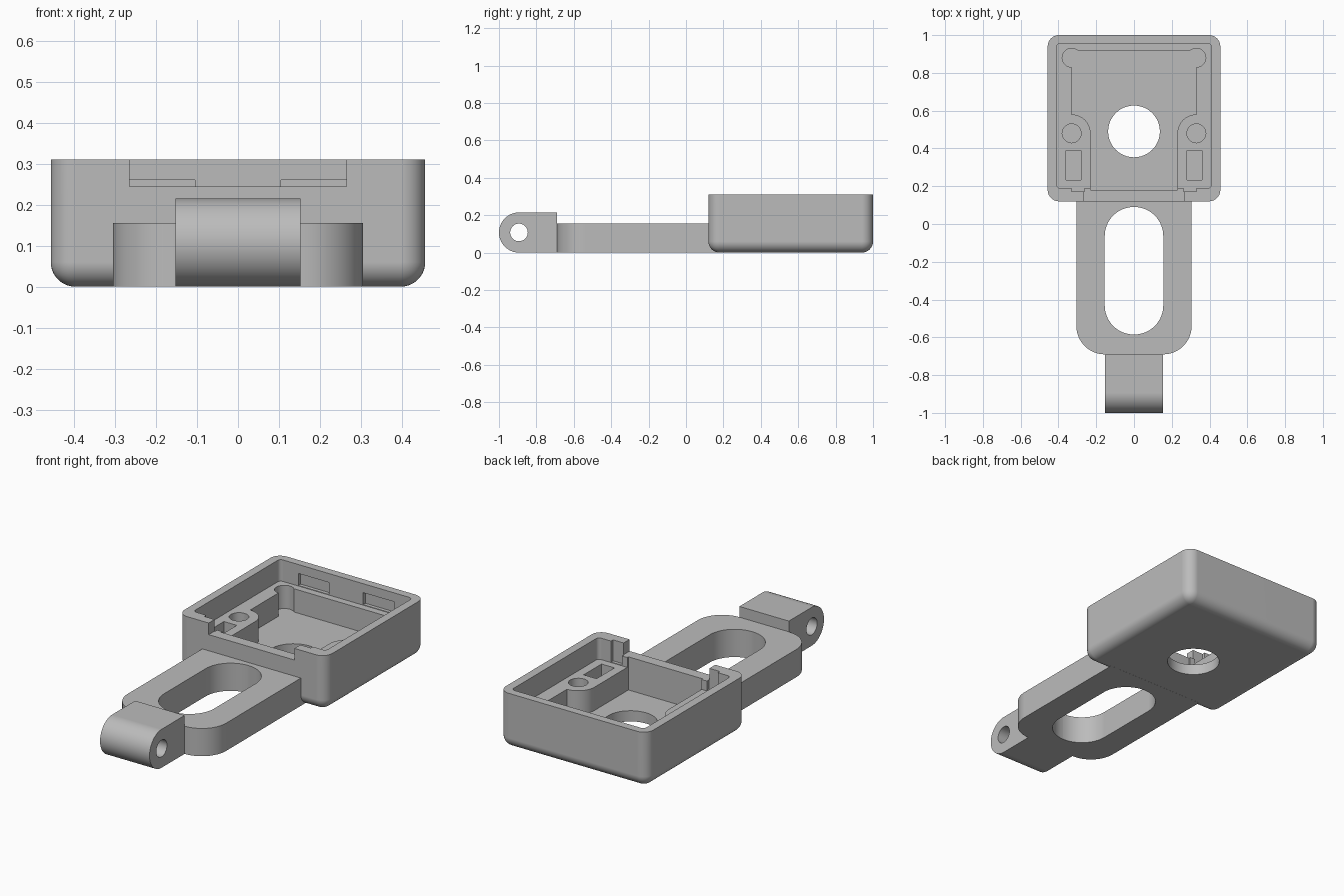
import bpy, bmesh
from math import sin, cos, radians
from mathutils import Vector

cube = bpy.data.objects.get("Cube")
if cube:
    bpy.data.objects.remove(cube, do_unlink=True)

grey = bpy.data.materials.new("plain grey")
grey.use_nodes = True
colour = (0.5, 0.5, 0.5, 1)
grey.diffuse_color = colour
grey.node_tree.nodes["Principled BSDF"].inputs["Base Color"].default_value = colour


def arc(cx, cy, r, start, end, steps=16):
    angles = [radians(start + (end - start) * i / steps) for i in range(steps + 1)]
    return [(cx + r * cos(a), cy + r * sin(a)) for a in angles]


def rect(x0, x1, y0, y1):
    return [(x0, y0), (x1, y0), (x1, y1), (x0, y1)]


def rounded(x0, x1, y0, y1, r):
    return (arc(x1 - r, y0 + r, r, -90, 0) + arc(x1 - r, y1 - r, r, 0, 90)
            + arc(x0 + r, y1 - r, r, 90, 180) + arc(x0 + r, y0 + r, r, 180, 270))


def circle(cx, cy, r):
    return arc(cx, cy, r, 0, 360, 48)[:-1]


def prism(name, points, low, high, along_x=False, bevel=0):
    """Extrude a closed outline upward, or sideways for a (y, z) outline."""
    bm = bmesh.new()
    place = (lambda a, b: (low, a, b)) if along_x else (lambda a, b: (a, b, low))
    face = bm.faces.new([bm.verts.new(place(a, b)) for a, b in points])
    move = Vector((high - low, 0, 0) if along_x else (0, 0, high - low))
    top = bmesh.ops.extrude_face_region(bm, geom=[face])["geom"]
    bmesh.ops.translate(bm, vec=move, verts=[v for v in top if isinstance(v, bmesh.types.BMVert)])
    if bevel:
        # Round every edge except the open rim
        edges = [e for e in bm.edges if min(v.co.z for v in e.verts) < high - 1e-4]
        bmesh.ops.bevel(bm, geom=edges, offset=bevel, segments=10, profile=0.5, affect='EDGES')
    bmesh.ops.remove_doubles(bm, verts=bm.verts, dist=1e-5)
    bmesh.ops.recalc_face_normals(bm, faces=bm.faces)
    mesh = bpy.data.meshes.new(name)
    bm.to_mesh(mesh)
    bm.free()
    obj = bpy.data.objects.new(name, mesh)
    mesh.materials.append(grey)
    bpy.context.collection.objects.link(obj)
    return obj


def combine(target, tool, operation='DIFFERENCE'):
    bpy.context.view_layer.objects.active = target
    mod = target.modifiers.new("combine", 'BOOLEAN')
    mod.object, mod.operation, mod.solver = tool, operation, 'EXACT'
    bpy.ops.object.modifier_apply(modifier=mod.name)
    bpy.data.objects.remove(tool, do_unlink=True)


RIM, LEDGE, FLOOR, ABOVE = 0.31, 0.19, 0.06, 0.4

# Tray with rounded sides and bottom, joined to the arm and the hinge lug
body = prism("tray_with_arm", rect(-0.457, 0.457, 0.12, 1.0), 0, RIM, bevel=0.06)
arm_outline = (arc(0.155, -0.54, 0.15, -90, 0) + [(0.305, 0.174), (-0.305, 0.174)]
               + arc(-0.155, -0.54, 0.15, 180, 270))
combine(body, prism("arm", arm_outline, 0, 0.155), 'UNION')
lug_outline = [(-0.695, 0), (-0.695, 0.215)] + arc(-0.8925, 0.1075, 0.1075, 90, 270, 32)
lug = prism("hinge_lug", lug_outline, -0.153, 0.153, along_x=True)
for v in lug.data.vertices:
    if v.co.y > -0.7:
        v.co.y = -0.69
combine(body, lug, 'UNION')

# Pin hole and long slot
combine(body, prism("pin_cut", circle(-0.893, 0.108, 0.047), -0.5, 0.5, along_x=True))
combine(body, prism("slot_cut", rounded(-0.155, 0.155, -0.585, 0.09, 0.154), -0.1, ABOVE))

# Shallow upper pocket down to the ledge
combine(body, prism("upper_cut", rounded(-0.41, 0.41, 0.19, 0.955, 0.02), LEDGE, ABOVE))

# Deep pocket with round corner lobes and two mounting blocks left standing
half = ([(0.23, 0.18)] + arc(0.33, 0.48, 0.1, 180, 90)
        + arc(0.33, 0.88, 0.05, -90, 135, 28))
deep = half + [(-x, y) for x, y in reversed(half)]
combine(body, prism("deep_cut", deep, FLOOR, ABOVE))

# Floor opening and front wall notch
combine(body, prism("floor_cut", circle(0, 0.49, 0.137), -0.1, 0.12))
combine(body, prism("notch_cut", rect(-0.265, 0.265, 0.05, 0.2), 0.245, ABOVE))

# Paired screw holes, pockets, wall grooves and clip recesses
for s in (-1, 1):
    def span(a, b):
        return sorted((s * a, s * b))
    combine(body, prism("screw_cut", circle(s * 0.33, 0.48, 0.05), FLOOR, ABOVE))
    combine(body, prism("pocket_cut", rect(*span(0.28, 0.36), 0.232, 0.39), FLOOR, ABOVE))
    combine(body, prism("groove_cut", rect(*span(0.262, 0.33), 0.172, 0.21), LEDGE + 0.003, ABOVE))
    combine(body, prism("clip_cut", rect(*span(0.105, 0.295), 0.94, 0.975), LEDGE + 0.003, 0.26))

# Smooth curves, crisp edges
bpy.ops.object.select_all(action='DESELECT')
body.select_set(True)
bpy.context.view_layer.objects.active = body
bpy.ops.object.shade_smooth_by_angle(angle=radians(30))
weighted = body.modifiers.new("flat_panels", 'WEIGHTED_NORMAL')
weighted.keep_sharp = True
